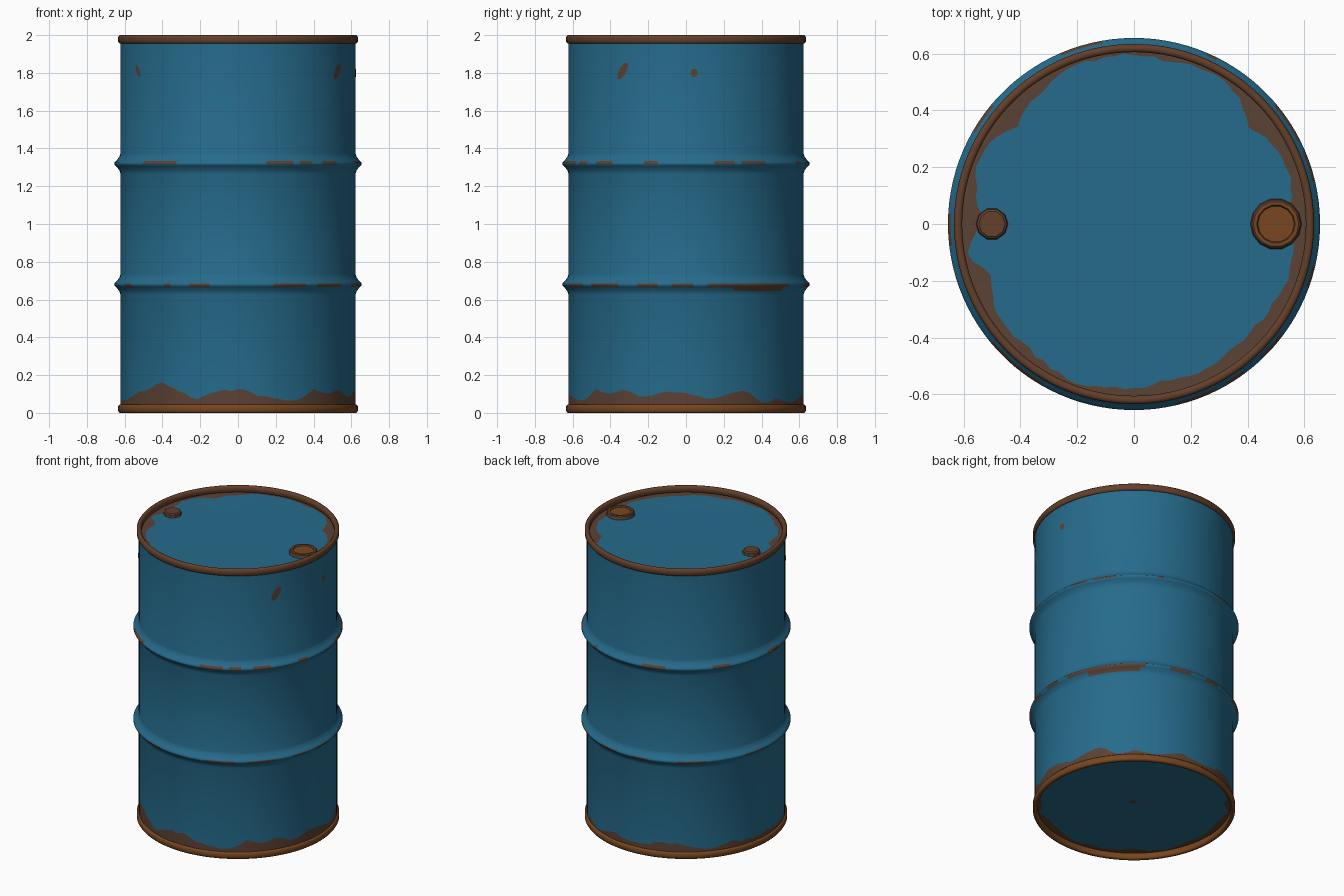
import bpy, bmesh, math, random

if "Cube" in bpy.data.objects:
    bpy.data.objects.remove(bpy.data.objects["Cube"])
random.seed(4)
SEG = 108


def material(name, rgb):
    m = bpy.data.materials.new(name)
    m.diffuse_color = (*rgb, 1)
    m.use_nodes = True
    m.node_tree.nodes["Principled BSDF"].inputs["Base Color"].default_value = m.diffuse_color
    return m


MATS = [material("blue paint", (0.019, 0.147, 0.262)),
        material("brown rust", (0.105, 0.054, 0.034)),
        material("orange rust", (0.19, 0.062, 0.014)),
        material("rim rust", (0.125, 0.050, 0.022))]
BLUE, BROWN, ORANGE, RIM = range(4)


def finish(name, bm, sharp=35):
    bmesh.ops.remove_doubles(bm, verts=bm.verts, dist=1e-5)
    me = bpy.data.meshes.new(name)
    bm.to_mesh(me)
    bm.free()
    for m in MATS:
        me.materials.append(m)
    ob = bpy.data.objects.new(name, me)
    bpy.context.collection.objects.link(ob)
    bpy.ops.object.select_all(action='DESELECT')
    ob.select_set(True)
    bpy.context.view_layer.objects.active = ob
    bpy.ops.object.shade_smooth_by_angle(angle=math.radians(sharp))
    return ob


def revolve(name, rows, mats, seg=SEG, centre=(0, 0), sharp=35):
    """Spin rows of (r, z), or functions of degrees giving them; mats colours each band."""
    bm = bmesh.new()
    degs = [360 * j / seg for j in range(seg)]
    grid = []
    for row in rows:
        ring = []
        for d in degs:
            r, z = row(d) if callable(row) else row
            a = math.radians(d)
            ring.append(bm.verts.new((centre[0] + r * math.cos(a), centre[1] + r * math.sin(a), z)))
        grid.append(ring)
    for i, mat in enumerate(mats):
        for j, d in enumerate(degs):
            k = (j + 1) % seg
            f = bm.faces.new((grid[i][j], grid[i][k], grid[i + 1][k], grid[i + 1][j]))
            f.material_index = mat(d + 180 / seg) if callable(mat) else mat
    return finish(name, bm, sharp)


def around(values, jitter):
    """Ragged edge: interpolate values (one per 10 degrees) plus a small wobble."""
    wob = [random.uniform(-jitter, jitter) for _ in range(SEG)]

    def f(d):
        t = (d % 360) / 10
        i = int(t) % 36
        w = t - int(t)
        return values[i] * (1 - w) + values[(i + 1) % 36] * w + wob[round(d * SEG / 360) % SEG]
    return f


# ragged rust edges: foot of the wall (heights), lid and base (radii)
foot = around([.11, .08, .09, .12, .06, .07, .05, .07, .09, .07, .08, .10,
               .10, .07, .06, .09, .08, .07, .08, .07, .07, .10, .13, .16,
               .12, .07, .11, .13, .09, .07, .07, .12, .11, .12, .08, .12], .008)
lid_edge = around([.54, .565, .575, .56, .53, .58, .595, .60, .585, .60, .59, .595,
                   .58, .56, .535, .58, .59, .56, .53, .60, .53, .575, .575, .575,
                   .585, .595, .58, .58, .56, .575, .565, .56, .56, .565, .575, .57], .006)
base_edge = around([random.uniform(.555, .60) for _ in range(36)], .006)


def patches(spans):
    return lambda d: BROWN if any(a <= d % 360 <= b for a, b in spans) else BLUE


# rust spans in degrees along the rib crests
low = patches([(11, 58), (232, 236), (247, 256), (288, 302), (311, 328), (337, 347), (355, 362), (0, 3),
               (205, 209), (70, 84), (95, 103), (120, 135), (160, 172)])
low_wide = patches([(22, 53)])
high = patches([(14, 24), (27, 40), (63, 68), (221, 240), (283, 296), (300, 305), (315, 322),
                (339, 346), (100, 112), (140, 150), (178, 186)])

R = .622


def rib(z):
    return [(R, z - .055), (R + .006, z - .036), (R + .023, z - .014), (R + .033, z - .005),
            (R + .033, z + .005), (R + .023, z + .014), (R + .006, z + .036), (R, z + .055)]


# drum wall with two rolled ribs
revolve("drum_wall",
        [(R, .02), lambda d: (R, foot(d))] + rib(.68) + rib(1.32) + [(R, 1.975)],
        [BROWN, BLUE, BLUE, low_wide, low, low, BLUE, BLUE, BLUE,
         BLUE, BLUE, BLUE, BLUE, high, high, BLUE, BLUE, BLUE], sharp=60)


# rolled rims
def rim(name, z0, z1, mat):
    b = .009
    revolve(name, [(.605, z0 + b), (.613, z0), (.627, z0), (.634, z0 + b), (.634, z1 - b),
                   (.627, z1), (.613, z1), (.605, z1 - b), (.605, z0 + b)], [mat] * 8, sharp=60)


rim("top_rim", 1.955, 2.0, RIM)
rim("bottom_rim", 0, .045, ORANGE)

# recessed lid and base
revolve("lid", [(.612, 1.958), lambda d: (lid_edge(d), 1.958), (.49, 1.957), (0, 1.957)],
        [BROWN, BLUE, BLUE])
revolve("base", [(0, .042), (.49, .042), lambda d: (base_edge(d), .042), (.612, .042)],
        [BLUE, BLUE, BROWN])

# bungs
revolve("large_bung", [(.092, 1.95), (.086, 1.978), (.080, 1.983), (.068, 1.983), (.064, 1.975), (0, 1.975)],
        [BROWN, BROWN, ORANGE, BROWN, ORANGE], seg=14, centre=(.5, 0))
revolve("small_bung", [(.058, 1.95), (.054, 1.976), (.046, 1.982), (0, 1.982)],
        [BROWN, BROWN, RIM], seg=10, centre=(-.5, 0))


# chipped paint patches on the wall
def chip(name, deg, z, w, h, slant):
    bm = bmesh.new()
    vs = []
    for k in range(8):
        t = 2 * math.pi * k / 8 + .3
        dz = h * math.sin(t)
        a = math.radians(deg) + (w * math.cos(t) + slant * dz) / R
        vs.append(bm.verts.new(((R + .003) * math.cos(a), (R + .003) * math.sin(a), z + dz)))
    bm.faces.new(vs).material_index = BROWN
    finish(name, bm)


chip("chip_right_front", -32.5, 1.81, .026, .046, .5)
chip("chip_left_front", -148, 1.81, .018, .034, -.5)
chip("chip_right", 4, 1.80, .02, .023, 0)

# rust spot under the base
revolve("base_spot", [(0, .040), (.022, .040)], [BROWN], seg=8, centre=(.03, .02))
